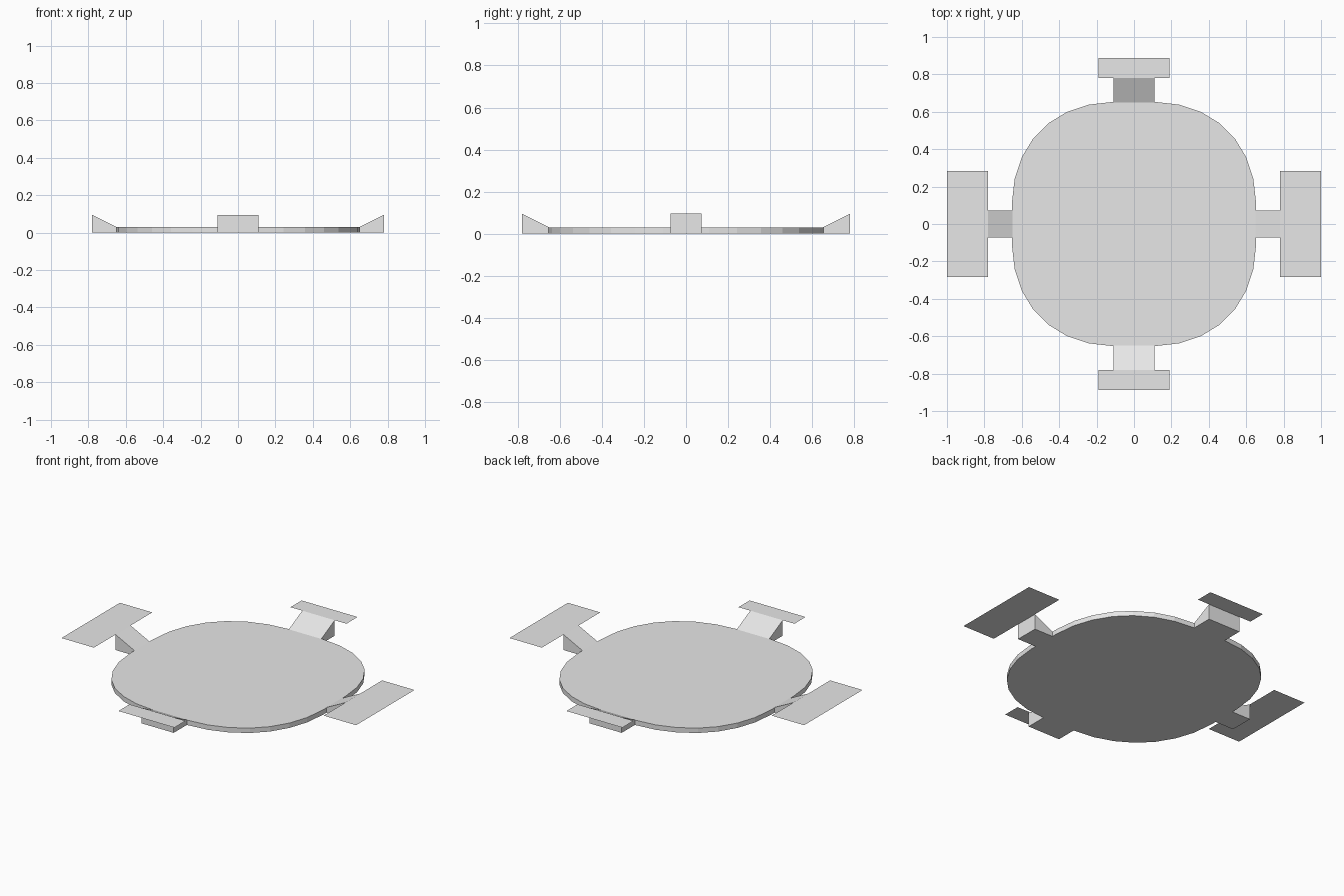
import bpy
import math
from mathutils import Matrix

cube = bpy.data.objects.get("Cube")
if cube:
    bpy.data.objects.remove(cube, do_unlink=True)

DISC_HEIGHT = 0.03
PAD_HEIGHT = 0.095
INNER, OUTER = 0.65, 0.78

grey = bpy.data.materials.new("light_grey")
grey.use_nodes = True
grey.diffuse_color = (0.8, 0.8, 0.8, 1)
grey.node_tree.nodes["Principled BSDF"].inputs["Base Color"].default_value = (0.8, 0.8, 0.8, 1)


def add_part(name, verts, faces, angle=0.0):
    mesh = bpy.data.meshes.new(name)
    mesh.from_pydata(verts, [], faces)
    mesh.transform(Matrix.Rotation(angle, 4, "Z"))
    mesh.materials.append(grey)
    mesh.update()
    obj = bpy.data.objects.new(name, mesh)
    bpy.context.collection.objects.link(obj)


def extrude(name, bottom, top, angle=0.0):
    """Closed solid between two matching counter-clockwise loops."""
    n = len(bottom)
    sides = [(i, (i + 1) % n, n + (i + 1) % n, n + i) for i in range(n)]
    caps = [tuple(reversed(range(n))), tuple(range(n, 2 * n))]
    add_part(name, bottom + top, sides + caps, angle)


# Rounded-square platform: one eighth of the outline, mirrored and turned
eighth = [(0.653, 0.11), (0.638, 0.243), (0.6, 0.357), (0.538, 0.459)]
quarter = eighth + [(y, x) for x, y in reversed(eighth)]
outline = []
for k in range(4):
    c, s = round(math.cos(k * math.pi / 2)), round(math.sin(k * math.pi / 2))
    outline += [(c * x - s * y, s * x + c * y) for x, y in quarter]
extrude("platform",
        [(x, y, 0) for x, y in outline],
        [(x, y, DISC_HEIGHT) for x, y in outline])


# Each side has a wedge ramp rising to a thin flat pad
def add_side(name, angle, ramp_half, pad_half, pad_end):
    corners = [(INNER, -ramp_half), (OUTER, -ramp_half), (OUTER, ramp_half), (INNER, ramp_half)]
    extrude(name + "_ramp",
            [(x, y, 0) for x, y in corners],
            [(x, y, DISC_HEIGHT if x == INNER else PAD_HEIGHT) for x, y in corners],
            angle)
    pad = [(OUTER, -pad_half), (pad_end, -pad_half), (pad_end, pad_half), (OUTER, pad_half)]
    add_part(name + "_pad", [(x, y, PAD_HEIGHT) for x, y in pad], [(0, 1, 2, 3)], angle)


for name, turn in (("left", 0), ("right", 2)):
    add_side(name, turn * math.pi / 2, 0.073, 0.283, 1.0)
for name, turn in (("back", 1), ("front", 3)):
    add_side(name, turn * math.pi / 2, 0.11, 0.19, 0.888)
